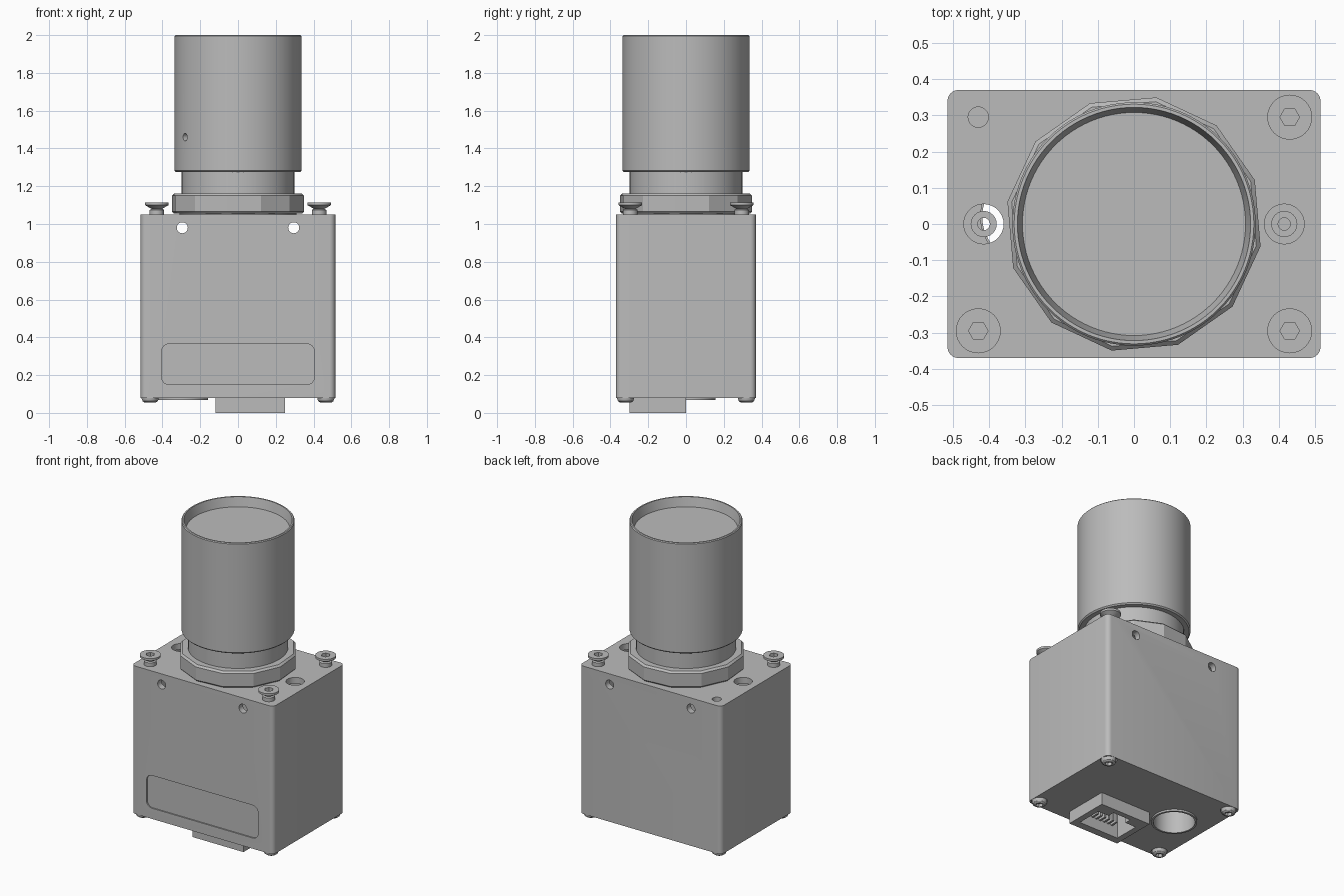
import bpy, bmesh, math
from mathutils import Matrix, Vector

cube = bpy.data.objects.get("Cube")
if cube:
    bpy.data.objects.remove(cube, do_unlink=True)

grey = bpy.data.materials.new("machined_grey")
grey.use_nodes = True
GREY = (0.5, 0.5, 0.5, 1)
grey.diffuse_color = GREY
grey.node_tree.nodes["Principled BSDF"].inputs["Base Color"].default_value = GREY


def finish(name, bm):
    bmesh.ops.recalc_face_normals(bm, faces=bm.faces)
    mesh = bpy.data.meshes.new(name)
    bm.to_mesh(mesh)
    bm.free()
    mesh.materials.append(grey)
    ob = bpy.data.objects.new(name, mesh)
    bpy.context.collection.objects.link(ob)
    return ob


def box(name, lo, hi, radius=0, axis=2):
    """Box between two corners; edges along the axis may be rounded."""
    bm = bmesh.new()
    bmesh.ops.create_cube(bm, size=1)
    lo, hi = Vector(lo), Vector(hi)
    for v in bm.verts:
        v.co = (lo + hi) / 2 + v.co * (hi - lo)
    if radius:
        edges = [e for e in bm.edges
                 if abs((e.verts[0].co - e.verts[1].co).normalized()[axis]) > 0.9]
        bmesh.ops.bevel(bm, geom=edges, offset=radius, segments=6,
                        profile=0.5, affect='EDGES')
    return finish(name, bm)


def lathe(name, profile, at=(0, 0), steps=64, turn=0):
    """Revolve (radius, height) points around a vertical axis."""
    bm = bmesh.new()
    spin = Matrix.Rotation(turn, 3, 'Z')
    vs = [bm.verts.new(spin @ Vector((r, 0, z))) for r, z in profile]
    es = [bm.edges.new(pair) for pair in zip(vs, vs[1:])]
    bmesh.ops.spin(bm, geom=vs + es, cent=(0, 0, 0), axis=(0, 0, 1),
                   angle=math.tau, steps=steps)
    bmesh.ops.remove_doubles(bm, verts=bm.verts, dist=1e-5)
    bmesh.ops.translate(bm, verts=bm.verts, vec=(*at, 0))
    return finish(name, bm)


def rod(name, radius, z0, z1, at=(0, 0), steps=32):
    return lathe(name, [(0, z0), (radius, z0), (radius, z1), (0, z1)], at, steps)


def cut(target, cutter):
    """Subtract a cutter and discard it."""
    mod = target.modifiers.new("cut", 'BOOLEAN')
    mod.operation = 'DIFFERENCE'
    mod.solver = 'EXACT'
    mod.object = cutter
    bpy.context.view_layer.objects.active = target
    bpy.ops.object.modifier_apply(modifier=mod.name)
    bpy.data.objects.remove(cutter, do_unlink=True)


def smooth(ob):
    bpy.ops.object.select_all(action='DESELECT')
    ob.select_set(True)
    bpy.context.view_layer.objects.active = ob
    bpy.ops.object.shade_smooth_by_angle(angle=math.radians(25))


parts = []

# Hollow housing
W, D, BOTTOM, TOP = 0.515, 0.37, 0.08, 1.05
housing = box("housing", (-W, -D, BOTTOM), (W, D, TOP), 0.03)
cut(housing, box("cavity", (-W + .04, -D + .04, BOTTOM + .04), (W - .04, D - .04, TOP - .04)))
parts.append(housing)

# Label recess on the front
cut(housing, box("recess", (-.405, -D - .05, .15), (.405, -D + .008, .365), 0.04, 1))

# Cross holes, top holes and bottom screw seats
for x in (-.295, .295):
    hole = rod("cross_hole", .029, -1, 1)
    hole.matrix_world = Matrix.Translation((x, 0, .98)) @ Matrix.Rotation(math.pi / 2, 4, 'X')
    cut(housing, hole)
for x in (-.415, .415):
    cut(housing, rod("top_hole", .055, .9, 1.2, (x, 0)))
    parts.append(lathe("set_screw", [(.017, .96), (.036, .96), (.036, 1.0), (.017, 1.0),
                                     (.017, .96)], (x, 0), 24))
cut(housing, rod("empty_screw_hole", .028, 1.02, 1.2, (-.43, .295)))
for x in (-.465, .465):
    for y in (-.32, .32):
        cut(housing, rod("screw_seat", .049, .02, .1, (x, y)))

# Round port underneath
PORT = (-.295, .02)
cut(housing, rod("port_hole", .13, 0, .2, PORT))
parts.append(lathe("round_port", [(.124, .068), (.137, .068), (.137, .09), (.13, .1),
                                  (.13, .22), (.124, .22), (.124, .068)], PORT))

# Rectangular socket underneath, with a latch notch and contacts
cut(housing, box("socket_hole", (-.115, -.295, 0), (.245, -.005, .2)))
socket = box("socket", (-.12, -.3, 0), (.25, 0, .36))
cut(socket, box("socket_pocket", (-.08, -.25, -.1), (.21, -.08, .3)))
cut(socket, box("latch_notch", (0, -.1, -.1), (.13, -.035, .3)))
parts.append(socket)
for i in range(8):
    x = -.042 + i * .03
    parts.append(box("contact", (x, -.251, .07), (x + .013, -.2, .301)))

# Clamping nut, neck and barrel
parts.append(lathe("clamping_nut", [(0, 1.055), (.345, 1.055), (.355, 1.065), (.355, 1.15),
                                    (.343, 1.162), (0, 1.162)], steps=12,
                   turn=math.radians(20)))
parts.append(rod("nut_seat", .31, 1.04, 1.06, steps=64))
parts.append(rod("neck", .298, 1.15, 1.3, steps=64))
barrel = lathe("barrel", [(0, 1.275), (.328, 1.275), (.336, 1.283), (.336, 1.995),
                          (.331, 2), (.322, 2), (.308, 1.94), (0, 1.94)], steps=96)
pin = rod("barrel_hole", .02, -.05, .05)
direction = Vector((-.28, -.185, 0))
pin.matrix_world = Matrix.Translation(direction + Vector((0, 0, 1.46))) @ \
    direction.to_track_quat('Z', 'Y').to_matrix().to_4x4()
cut(barrel, pin)
parts.append(barrel)

# Raised countersunk screws on top
for at in ((.43, .295), (.43, -.295), (-.43, -.295)):
    parts.append(lathe("top_screw", [(0, 1.03), (.038, 1.03), (.038, 1.075), (.028, 1.08),
                                     (.062, 1.1), (.062, 1.114), (.04, 1.114), (0, 1.114)], at, 32))
    cut(parts[-1], rod("hex_socket", .027, 1.085, 1.2, at, 6))

# Round-headed screws underneath
for x in (-.465, .465):
    for y in (-.32, .32):
        parts.append(lathe("bottom_screw", [(0, .055), (.03, .055), (.04, .062), (.045, .075),
                                            (.045, .1), (0, .1)], (x, y), 32))
        cut(parts[-1], rod("hex_socket", .022, 0, .075, (x, y), 6))

for part in parts:
    smooth(part)
